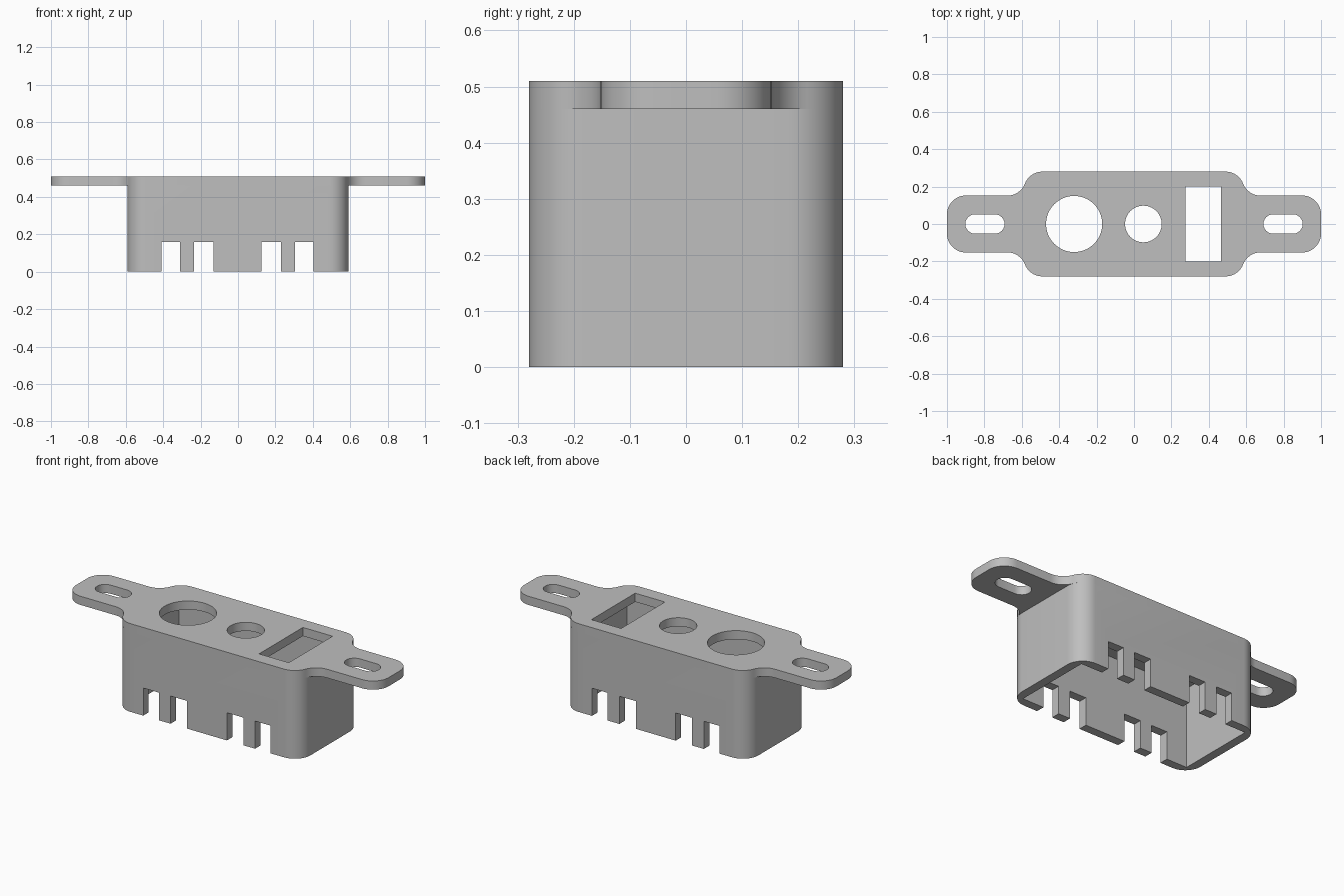
import bpy, bmesh, math
from math import radians, degrees

cube = bpy.data.objects.get("Cube")
if cube:
    bpy.data.objects.remove(cube, do_unlink=True)

BODY_X, BODY_Y, TAB_Y, R = 0.59, 0.28, 0.152, 0.10   # half sizes, corner radius
TOP, PLATE_Z, WALL = 0.51, 0.46, 0.05

grey = bpy.data.materials.new("plain grey")
grey.use_nodes = True
grey.diffuse_color = (0.52, 0.52, 0.52, 1)
grey.node_tree.nodes["Principled BSDF"].inputs["Base Color"].default_value = grey.diffuse_color


def arc(cx, cy, r, a0, a1, n=12):
    angles = [radians(a0 + (a1 - a0) * i / n) for i in range(n + 1)]
    return [(cx + r * math.cos(a), cy + r * math.sin(a)) for a in angles]


def four_way(quarter):
    """Mirror a first-quadrant outline into a closed loop."""
    half = quarter + [(-x, y) for x, y in reversed(quarter)]
    loop = half + [(x, -y) for x, y in reversed(half)]
    return [p for i, p in enumerate(loop) if math.dist(p, loop[i - 1]) > 1e-5]


def rect(x0, x1, y0, y1):
    return [(x0, y0), (x1, y0), (x1, y1), (x0, y1)]


def slot(cx, half, r):
    return arc(cx + half - r, 0, r, -90, 90) + arc(cx - half + r, 0, r, 90, 270)


def prisms(name, items):
    """One mesh object made of upright prisms: (outline, bottom, top)."""
    bm = bmesh.new()
    for loop, z0, z1 in items:
        face = bm.faces.new([bm.verts.new((x, y, z0)) for x, y in loop])
        ext = bmesh.ops.extrude_face_region(bm, geom=[face])
        verts = [v for v in ext["geom"] if isinstance(v, bmesh.types.BMVert)]
        bmesh.ops.translate(bm, vec=(0, 0, z1 - z0), verts=verts)
    bmesh.ops.recalc_face_normals(bm, faces=bm.faces[:])
    mesh = bpy.data.meshes.new(name)
    bm.to_mesh(mesh)
    bm.free()
    mesh.materials.append(grey)
    obj = bpy.data.objects.new(name, mesh)
    bpy.context.collection.objects.link(obj)
    return obj


def cut(obj, items):
    """Subtract prisms from the object and bake the result."""
    cutter = prisms("cutter", items)
    cutter.hide_render = True
    mod = obj.modifiers.new("cut", "BOOLEAN")
    mod.operation, mod.solver, mod.object = "DIFFERENCE", "EXACT", cutter
    bpy.context.view_layer.update()
    baked = bpy.data.meshes.new_from_object(obj.evaluated_get(bpy.context.evaluated_depsgraph_get()))
    obj.modifiers.clear()
    obj.data = baked
    bpy.data.objects.remove(cutter, do_unlink=True)


def smooth(obj):
    bpy.ops.object.select_all(action="DESELECT")
    obj.select_set(True)
    bpy.context.view_layer.objects.active = obj
    bpy.ops.object.shade_smooth_by_angle(angle=radians(30))


# Face plate: rounded body outline flowing through fillets into two end tabs
bx, by, fy = BODY_X - R, BODY_Y - R, TAB_Y + R
fx = bx + math.sqrt((2 * R) ** 2 - (fy - by) ** 2)
tangent = degrees(math.atan2(fy - by, fx - bx))
quarter = (arc(1 - R, TAB_Y - R, R, 0, 90)
           + arc(fx, fy, R, 270, 180 + tangent)
           + arc(bx, by, R, tangent, 90))
plate = prisms("face_plate", [(four_way(quarter), PLATE_Z, TOP)])

# Openings: large and small round holes, rectangular window, screw slots
openings = [arc(-0.32, 0, 0.15, 0, 360, 64)[:-1],
            arc(0.05, 0, 0.098, 0, 360, 48)[:-1],
            rect(0.275, 0.465, -0.2, 0.2),
            slot(-0.797, 0.105, 0.052), slot(0.797, 0.105, 0.052)]
cut(plate, [(loop, PLATE_Z - 0.1, TOP + 0.1) for loop in openings])
smooth(plate)

# Housing: rounded outside, square-cornered open cavity inside
housing = prisms("housing", [(four_way(arc(bx, by, R, 0, 90)), 0, PLATE_Z)])
ix, iy = BODY_X - WALL, BODY_Y - WALL
cut(housing, [(rect(-ix, ix, -iy, iy), -0.1, TOP + 0.1)])

# Notches through the lower edge of both long walls
notches = [(-0.41, -0.31), (-0.235, -0.13), (0.125, 0.23), (0.305, 0.405)]
cut(housing, [(rect(a, b, -0.5, 0.5), -0.1, 0.16) for a, b in notches])

# Drop the hidden rim where the housing meets the plate
bm = bmesh.new()
bm.from_mesh(housing.data)
hidden = [f for f in bm.faces if f.normal.z > 0.9 and f.calc_center_median().z > PLATE_Z - 0.01]
bmesh.ops.delete(bm, geom=hidden, context="FACES")
bm.to_mesh(housing.data)
bm.free()
smooth(housing)
